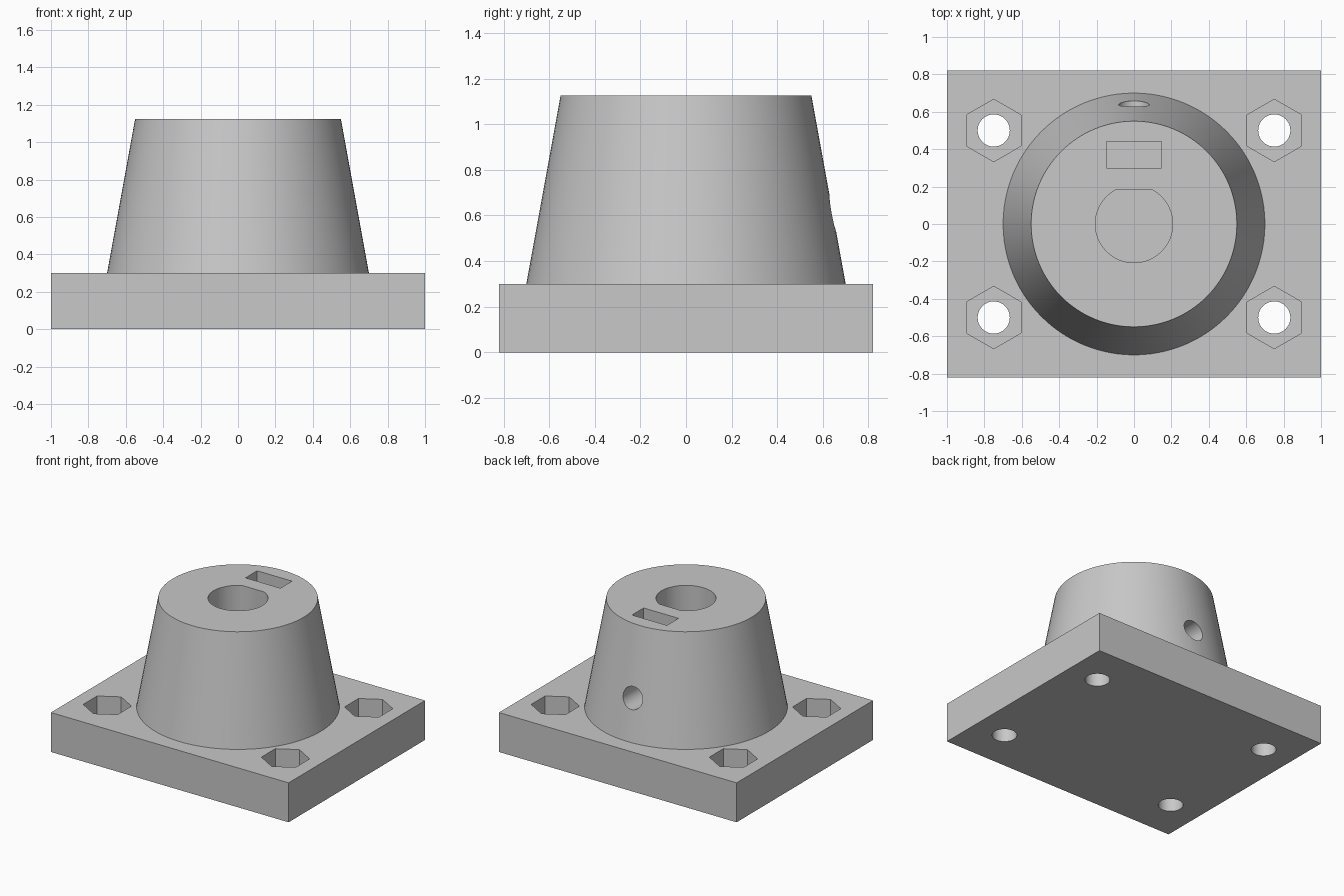
import bpy
import bmesh
from math import pi, sin, cos, asin, radians
from mathutils import Matrix

cube = bpy.data.objects.get("Cube")
if cube:
    bpy.data.objects.remove(cube, do_unlink=True)

TOP = 1.125       # top of the boss
BASE_H = 0.3      # thickness of the plate

grey = bpy.data.materials.new("plain_grey")
grey.use_nodes = True
grey.diffuse_color = (0.58, 0.58, 0.58, 1)
grey.node_tree.nodes["Principled BSDF"].inputs["Base Color"].default_value = grey.diffuse_color


def arc(r, start, end, n):
    return [(r * cos(start + (end - start) * i / n),
             r * sin(start + (end - start) * i / n)) for i in range(n + 1)]


def circle(r, n, start=0.0):
    return arc(r, start, start + 2 * pi, n)[:-1]


def rectangle(w, d):
    return [(-w / 2, -d / 2), (w / 2, -d / 2), (w / 2, d / 2), (-w / 2, d / 2)]


def prism(name, outline, z0, z1, x=0, y=0, taper=1.0):
    """Extrude an outline from z0 to z1, scaling the upper end by taper."""
    bm = bmesh.new()
    low = [bm.verts.new((px + x, py + y, z0)) for px, py in outline]
    high = [bm.verts.new((px * taper + x, py * taper + y, z1)) for px, py in outline]
    bm.faces.new(low)
    bm.faces.new(high)
    for i in range(len(low)):
        j = (i + 1) % len(low)
        bm.faces.new((low[i], low[j], high[j], high[i]))
    bmesh.ops.recalc_face_normals(bm, faces=bm.faces)
    mesh = bpy.data.meshes.new(name)
    bm.to_mesh(mesh)
    bm.free()
    mesh.materials.append(grey)
    obj = bpy.data.objects.new(name, mesh)
    bpy.context.collection.objects.link(obj)
    return obj


def combine(target, tool, operation):
    """Apply a boolean and remove the tool object."""
    tool.hide_render = True
    mod = target.modifiers.new("cut", 'BOOLEAN')
    mod.operation = operation
    mod.solver = 'EXACT'
    mod.object = tool
    bpy.context.view_layer.objects.active = target
    bpy.ops.object.modifier_apply(modifier=mod.name)
    bpy.data.objects.remove(tool, do_unlink=True)


# Plate with tapered boss, the boss rooted slightly inside the plate
mount = prism("mounting_base", rectangle(2.0, 1.64), 0, BASE_H)
root_r = 0.70 + 0.15 * 0.1 / (TOP - BASE_H)
boss = prism("boss", circle(root_r, 96), BASE_H - 0.1, TOP, taper=0.55 / root_r)
combine(mount, boss, 'UNION')

# Corner bolt holes with hexagonal nut pockets
for x in (-0.75, 0.75):
    for y in (-0.5, 0.5):
        combine(mount, prism("bolt_hole", circle(0.086, 40), -0.1, 0.5, x, y), 'DIFFERENCE')
        combine(mount, prism("nut_pocket", circle(0.167, 6, pi / 2), 0.12, 0.5, x, y), 'DIFFERENCE')

# D-shaped shaft bore with its flat towards the back
flat = asin(0.185 / 0.207)
bore = prism("shaft_bore", arc(0.207, pi - flat, 2 * pi + flat, 56), BASE_H, TOP + 0.1)
combine(mount, bore, 'DIFFERENCE')

# Captive nut slot behind the bore
combine(mount, prism("nut_slot", rectangle(0.294, 0.14), 0.44, TOP + 0.1, 0, 0.37), 'DIFFERENCE')

# Set screw hole running from the back into the bore
screw = prism("set_screw_hole", circle(0.082, 40), 0.1, 0.9)
screw.data.transform(Matrix.Translation((0, 0, 0.61)) @ Matrix.Rotation(radians(-90), 4, 'X'))
combine(mount, screw, 'DIFFERENCE')

# Smooth round walls, crisp edges
bpy.ops.object.select_all(action='DESELECT')
mount.select_set(True)
bpy.context.view_layer.objects.active = mount
bpy.ops.object.shade_smooth_by_angle(angle=radians(30))
